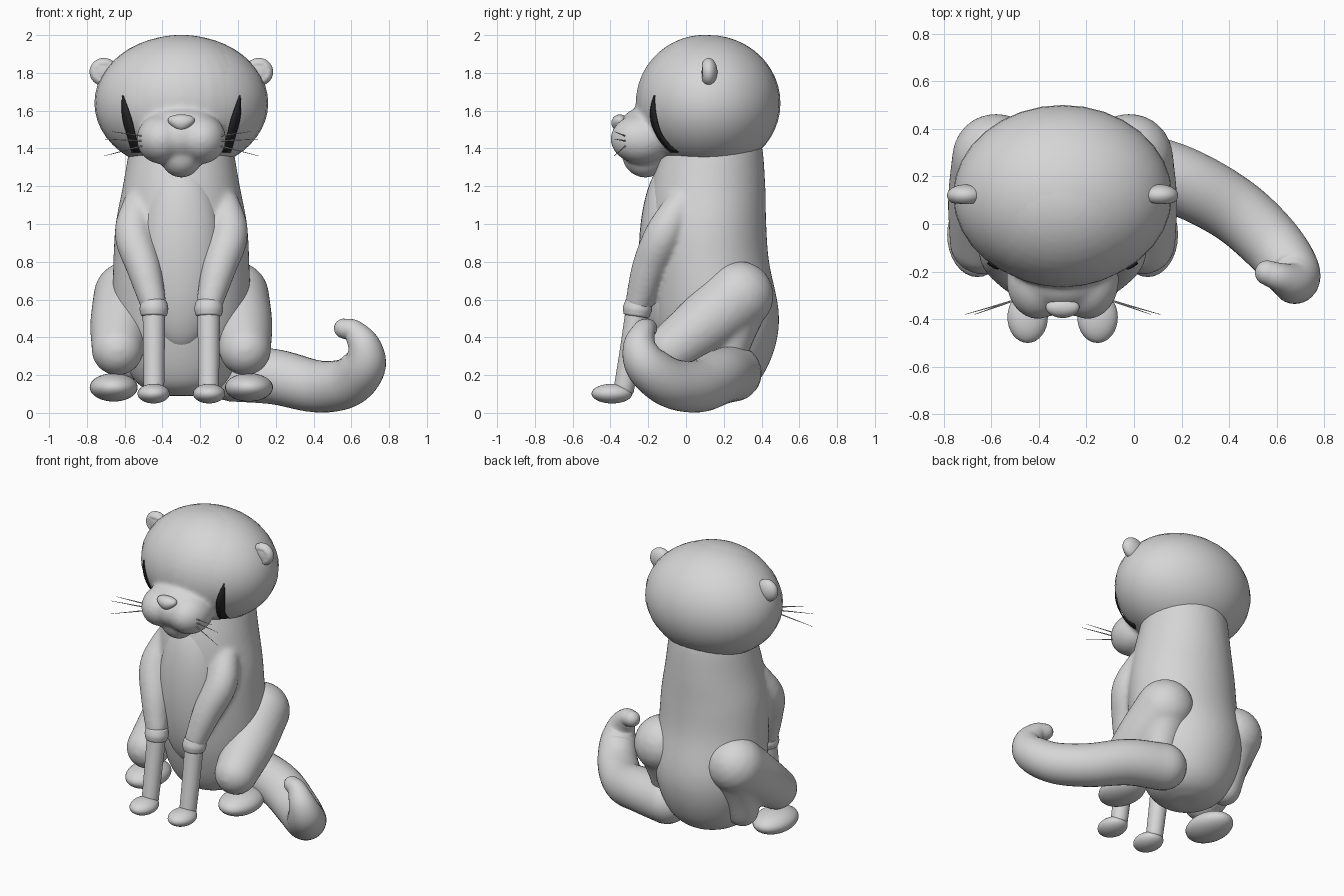
import bpy, bmesh, math
from mathutils import Vector, Quaternion

cube = bpy.data.objects.get("Cube")
if cube:
    bpy.data.objects.remove(cube, do_unlink=True)

CX = -0.3            # centre line of the sitting animal
SEG = 32


def material(name, value):
    m = bpy.data.materials.new(name)
    m.use_nodes = True
    m.diffuse_color = (value, value, value, 1)
    m.node_tree.nodes["Principled BSDF"].inputs["Base Color"].default_value = m.diffuse_color
    return m


GREY = material("soft_grey", 0.67)
DARK = material("near_black", 0.02)


def finish(name, bm, mat=GREY):
    bmesh.ops.recalc_face_normals(bm, faces=bm.faces)
    for f in bm.faces:
        f.smooth = True
    me = bpy.data.meshes.new(name)
    bm.to_mesh(me)
    bm.free()
    me.materials.append(mat)
    ob = bpy.data.objects.new(name, me)
    bpy.context.collection.objects.link(ob)
    return ob


def ball(name, loc, size, shape=None):
    """Ellipsoid; shape may edit each unit-sphere vertex first."""
    bm = bmesh.new()
    for v in bmesh.ops.create_uvsphere(bm, u_segments=SEG, v_segments=24, radius=1)["verts"]:
        if shape:
            shape(v.co)
        v.co = Vector(loc) + Vector(a * b for a, b in zip(v.co, size))
    return finish(name, bm)


def fuse(name, parts, voxel, smoothing):
    """Melt overlapping parts into one soft form."""
    bm = bmesh.new()
    for ob in parts:
        bm.from_mesh(ob.data)
        bpy.data.objects.remove(ob, do_unlink=True)
    ob = finish(name, bm)
    mod = ob.modifiers.new("fuse", "REMESH")
    mod.mode = "VOXEL"
    mod.voxel_size = voxel
    mod.use_smooth_shade = True
    ob.modifiers.new("soften", "SMOOTH").iterations = smoothing


def spline(pts, steps=6):
    """Catmull-Rom through 4D control points."""
    p = [Vector(q) for q in pts]
    p = [2 * p[0] - p[1]] + p + [2 * p[-1] - p[-2]]
    out = []
    for a, b, c, d in zip(p, p[1:], p[2:], p[3:]):
        for i in range(steps):
            t = i / steps
            out.append(0.5 * (2 * b + (c - a) * t + (2 * a - 5 * b + 4 * c - d) * t ** 2
                              + (3 * b - a - 3 * c + d) * t ** 3))
    return out + [p[-2]]


def skin(name, rings):
    """Bridge rings of points and close both ends."""
    bm = bmesh.new()
    loops = [[bm.verts.new(c) for c in r] for r in rings]
    for a, b in zip(loops, loops[1:]):
        for i in range(len(a)):
            j = (i + 1) % len(a)
            bm.faces.new((a[i], a[j], b[j], b[i]))
    bm.faces.new(loops[0])
    bm.faces.new(loops[-1])
    return finish(name, bm)


def tube(name, pts, cap=1.0):
    """Round limb through (x, y, z, radius) points with domed ends."""
    path = spline(pts)
    pos = [p.to_3d() for p in path]
    n = len(pos)
    tan = [(pos[min(i + 1, n - 1)] - pos[max(i - 1, 0)]).normalized() for i in range(n)]
    angles = [math.radians(a) for a in (86, 70, 52, 34, 16)]
    stations = [(pos[0] - tan[0] * path[0].w * cap * math.sin(a), path[0].w * math.cos(a), tan[0])
                for a in angles]
    stations += [(pos[i], path[i].w, tan[i]) for i in range(n)]
    stations += [(pos[-1] + tan[-1] * path[-1].w * cap * math.sin(a), path[-1].w * math.cos(a), tan[-1])
                 for a in reversed(angles)]
    q, prev, rings = Quaternion(), Vector((0, 0, 1)), []
    for c, r, t in stations:
        q = prev.rotation_difference(t) @ q
        prev = t
        rings.append([c + q @ Vector((r * math.cos(k), r * math.sin(k), 0))
                      for k in (2 * math.pi * i / SEG for i in range(SEG))])
    return skin(name, rings)


# Torso: oval sections given as (height, half width, front y, back y)
sections = spline([
    (0.09, 0.08, 0.06, 0.24), (0.13, 0.2, -0.04, 0.34), (0.22, 0.28, -0.1, 0.42),
    (0.38, 0.34, -0.15, 0.48), (0.55, 0.365, -0.18, 0.49), (0.8, 0.36, -0.2, 0.44),
    (1.0, 0.348, -0.2, 0.425), (1.2, 0.31, -0.185, 0.42), (1.4, 0.275, -0.13, 0.405),
    (1.5, 0.25, -0.1, 0.37)])
trunk = [skin("trunk", [
    [Vector((CX + s[1] * math.cos(k), (s[2] + s[3]) / 2 + (s[3] - s[2]) / 2 * math.sin(k), s[0]))
     for k in (2 * math.pi * i / 48 for i in range(48))] for s in sections])]
ball("belly_patch", (CX, -0.09, 0.83), (0.22, 0.16, 0.5))

# Head, with the face mask and muzzle lobes melted together in front
HEAD_Y, HEAD_Z, HEAD = 0.12, 1.64, (0.46, 0.38, 0.36)
ball("head", (CX, HEAD_Y, HEAD_Z), HEAD)
face = [ball("mask", (CX, 0.1, HEAD_Z), (0.43, 0.367, 0.362)),
        ball("snout", (CX, -0.235, 1.46), (0.16, 0.155, 0.13)),
        ball("chin", (CX, -0.215, 1.37), (0.115, 0.125, 0.125)),
        ball("bridge", (CX, -0.19, 1.52), (0.2, 0.16, 0.105))]
face += [ball("cheek", (CX + s * 0.105, -0.235, 1.45), (0.132, 0.165, 0.132)) for s in (-1, 1)]
fuse("face", face, 0.012, 14)


def nose_shape(co):
    co.x *= 0.85 + 0.35 * co.z


def ear_shape(co):
    if co.y < 0 and math.hypot(co.x, co.z) < 0.6:
        co.y *= 0.8


ball("nose", (CX, -0.35, 1.535), (0.078, 0.045, 0.045), nose_shape)


def eye_plate(name, s):
    """Thin crescent laid on the head surface."""
    bm = bmesh.new()
    rows = []
    for i in range(17):
        t = i / 16
        z = 1.68 - 0.3 * t
        mid = 0.306 - 0.07 * t ** 1.3
        half = 0.002 + 0.022 * math.sin(math.pi * min(t, 0.65))
        row = []
        for x in (mid - half, mid, mid + half):
            h = (z - HEAD_Z) / HEAD[2]
            depth = math.sqrt(1 - (x / HEAD[0]) ** 2 - h * h)
            row.append(bm.verts.new((CX + s * (x + 0.003), HEAD_Y - HEAD[1] * depth - 0.006, z)))
        rows.append(row)
    for a, b in zip(rows, rows[1:]):
        for k in range(2):
            bm.faces.new((a[k], a[k + 1], b[k + 1], b[k]))
    solid = finish(name, bm, DARK).modifiers.new("thickness", "SOLIDIFY")
    solid.thickness = 0.006
    solid.offset = 0


# Paired parts; s = 1 is the model's left
for s, side in ((1, "left"), (-1, "right")):
    def limb(name, pts, cap=1.0):
        return tube(f"{side}_{name}", [(CX + s * x, y, z, r) for x, y, z, r in pts], cap)

    ball(f"{side}_ear", (CX + s * 0.41, 0.12, 1.805), (0.076, 0.046, 0.074), ear_shape)
    eye_plate(f"{side}_eye", s)

    trunk.append(limb("upper_arm", [(0.225, -0.02, 1.12, 0.08), (0.254, -0.115, 0.95, 0.1),
                                    (0.2, -0.195, 0.77, 0.092), (0.146, -0.255, 0.57, 0.07)], 0.4))
    limb("cuff", [(0.146, -0.252, 0.585, 0.07), (0.145, -0.258, 0.55, 0.076),
                  (0.145, -0.262, 0.52, 0.07)], 0.25)
    limb("forearm", [(0.145, -0.26, 0.54, 0.06), (0.145, -0.295, 0.32, 0.057),
                     (0.145, -0.33, 0.12, 0.054)], 0.4)
    ball(f"{side}_front_paw", (CX + s * 0.147, -0.392, 0.102), (0.085, 0.108, 0.052))

    fuse(f"{side}_hind_leg", [
        limb("thigh", [(0.28, 0.28, 0.62, 0.185), (0.318, 0.1, 0.47, 0.165), (0.338, -0.075, 0.335, 0.138)]),
        limb("haunch", [(0.275, 0.28, 0.6, 0.17), (0.275, 0.24, 0.42, 0.125), (0.275, 0.2, 0.27, 0.105)]),
    ], 0.015, 10)
    ball(f"{side}_hind_paw", (CX + s * 0.358, -0.045, 0.135), (0.127, 0.178, 0.075))

    for i, (base, tip_x, tip_z) in enumerate(((1.465, 0.37, 1.49), (1.44, 0.41, 1.45), (1.415, 0.41, 1.36))):
        limb(f"whisker_{i + 1}", [(0.2, -0.32, base, 0.004), (tip_x, -0.38, tip_z, 0.001)])

fuse("torso", trunk, 0.014, 14)

# Tail sweeping round to the model's left and curling up
tube("tail", [(-0.03, 0.25, 0.21, 0.15), (0.2, 0.18, 0.19, 0.146), (0.42, 0.06, 0.14, 0.138),
              (0.58, -0.085, 0.16, 0.13), (0.667, -0.205, 0.25, 0.116), (0.668, -0.245, 0.35, 0.09),
              (0.615, -0.225, 0.43, 0.062), (0.56, -0.205, 0.447, 0.052)])
